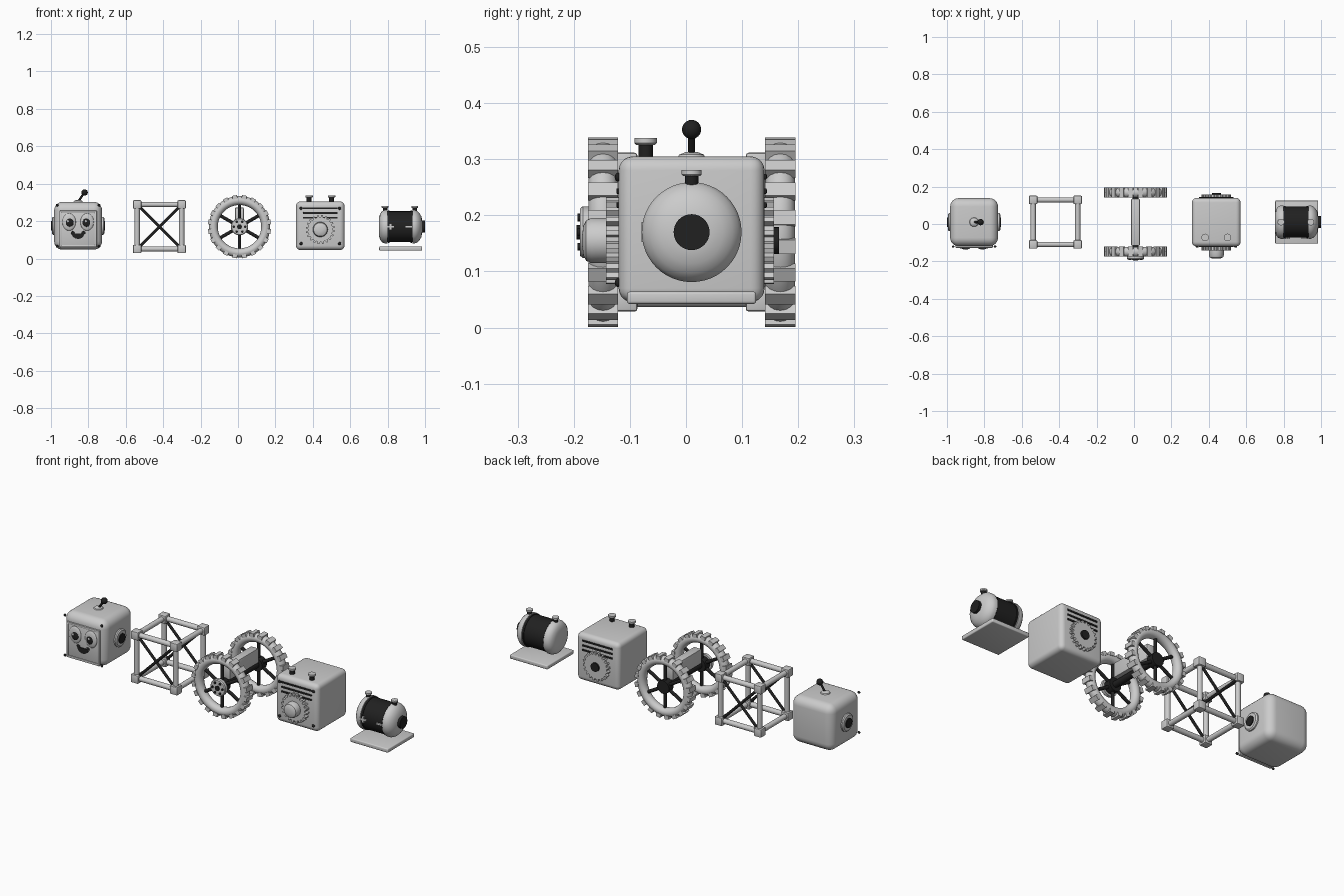
import bpy, bmesh, math
from mathutils import Vector, Matrix

if "Cube" in bpy.data.objects:
    bpy.data.objects.remove(bpy.data.objects["Cube"])

def material(name, c):
    m = bpy.data.materials.new(name)
    m.diffuse_color = (*c, 1)
    m.use_nodes = True
    m.node_tree.nodes["Principled BSDF"].inputs["Base Color"].default_value = m.diffuse_color
    return m

LIGHT = material("light grey", (0.6, 0.6, 0.6))
DARK = material("near black", (0.015, 0.015, 0.015))
CY = 0.01   # shared centre line of the row
CZ = 0.17

def finish(name, bm, mat, angle=35):
    bmesh.ops.recalc_face_normals(bm, faces=bm.faces[:])
    me = bpy.data.meshes.new(name)
    bm.to_mesh(me)
    bm.free()
    ob = bpy.data.objects.new(name, me)
    bpy.context.collection.objects.link(ob)
    me.materials.append(mat)
    bpy.ops.object.select_all(action='DESELECT')
    ob.select_set(True)
    bpy.context.view_layer.objects.active = ob
    bpy.ops.object.shade_smooth_by_angle(angle=math.radians(angle))
    return ob

def box(name, loc, size, mat, bevel=0.0, segs=3, rot=None):
    bm = bmesh.new()
    bmesh.ops.create_cube(bm, size=1)
    bmesh.ops.scale(bm, vec=size, verts=bm.verts[:])
    if bevel:
        bmesh.ops.bevel(bm, geom=bm.edges[:], offset=bevel, segments=segs,
                        profile=0.5, affect='EDGES')
    if rot:
        bmesh.ops.transform(bm, matrix=rot, verts=bm.verts[:])
    bmesh.ops.translate(bm, vec=loc, verts=bm.verts[:])
    return finish(name, bm, mat)

def lathe(name, profile, origin, axis, mat, n=40):
    """Revolve (radius, distance along axis) pairs; the ends are capped."""
    q = Vector((0, 0, 1)).rotation_difference(Vector(axis))
    bm = bmesh.new()
    rings = []
    for r, h in profile:
        rings.append([bm.verts.new(Vector(origin) + q @ Vector(
            (r * math.cos(2 * math.pi * i / n), r * math.sin(2 * math.pi * i / n), h)))
            for i in range(n)])
    for a, b in zip(rings, rings[1:]):
        for i in range(n):
            bm.faces.new((a[i], a[(i + 1) % n], b[(i + 1) % n], b[i]))
    bm.faces.new(rings[0])
    bm.faces.new(rings[-1])
    return finish(name, bm, mat)

def rod(name, p, q, r, mat, n=24):
    d = Vector(q) - Vector(p)
    return lathe(name, [(r, 0), (r, d.length)], p, d.normalized(), mat, n)

def ball(name, loc, scale, mat):
    bm = bmesh.new()
    bmesh.ops.create_uvsphere(bm, u_segments=32, v_segments=16, radius=1)
    bmesh.ops.scale(bm, vec=scale, verts=bm.verts[:])
    bmesh.ops.translate(bm, vec=loc, verts=bm.verts[:])
    return finish(name, bm, mat, 60)

def plate(name, pts, y, depth, mat):
    """Extrude an (x, z) outline along y."""
    bm = bmesh.new()
    f = bm.faces.new([bm.verts.new((x, y, z)) for x, z in pts])
    ext = bmesh.ops.extrude_face_region(bm, geom=[f])
    vs = [v for v in ext['geom'] if isinstance(v, bmesh.types.BMVert)]
    bmesh.ops.translate(bm, vec=(0, depth, 0), verts=vs)
    return finish(name, bm, mat)

# ---- robot head ----
hx, hz = -0.855, 0.175
box("head_shell", (hx, CY, hz), (0.256, 0.256, 0.256), LIGHT, 0.045, 6)
box("face_panel", (hx, -0.117, 0.158), (0.2, 0.012, 0.195), LIGHT, 0.004, 2)
for s in (-1, 1):
    box("face_trim_side", (hx + s * 0.094, -0.122, 0.158), (0.012, 0.01, 0.195), LIGHT, 0.003, 2)
    box("face_trim_edge", (hx, -0.122, 0.158 + s * 0.0915), (0.2, 0.01, 0.012), LIGHT, 0.003, 2)
    ex = hx + s * 0.048
    ball("eye_white", (ex, -0.123, 0.195), (0.036, 0.01, 0.046), LIGHT)
    ball("pupil", (ex - s * 0.003, -0.130, 0.192), (0.021, 0.006, 0.023), DARK)
    ball("eye_glint", (ex - 0.006, -0.135, 0.199), (0.006, 0.002, 0.006), LIGHT)
    ball("mouth_corner", (hx + s * 0.029, -0.123, 0.137), (0.01, 0.004, 0.009), DARK)
    # ears
    sx = hx + s * 0.126
    lathe("ear", [(0.048, 0), (0.048, 0.009), (0.041, 0.014), (0.034, 0.014)],
          (sx, CY, hz), (s, 0, 0), LIGHT)
    rod("ear_knob", (sx, CY, hz), (hx + s * 0.145, CY, hz), 0.026, DARK)
    for t in (-1, 1):
        ball("face_bolt", (hx + s * 0.112, -0.121, hz + t * 0.11), (0.007, 0.006, 0.007), DARK)
mouth = [(hx + 0.034 * math.cos(a), 0.135 + 0.03 * math.sin(a))
         for a in [math.pi + math.pi * i / 16 for i in range(17)]]
plate("mouth", mouth, -0.121, -0.006, DARK)
lathe("antenna_base", [(0.026, 0), (0.022, 0.008), (0.01, 0.013)], (hx, CY, 0.3), (0, 0, 1), LIGHT)
rod("antenna_rod", (hx, CY, 0.303), (-0.823, CY, 0.35), 0.006, DARK, 12)
ball("antenna_ball", (-0.82, CY, 0.353), (0.017, 0.017, 0.017), DARK)

# ---- cube frame ----
fx, h = -0.42, 0.119
for a in (-h, h):
    for b in (-h, h):
        rod("frame_bar_x", (fx - h, CY + a, CZ + b), (fx + h, CY + a, CZ + b), 0.014, LIGHT)
        rod("frame_bar_y", (fx + a, CY - h, CZ + b), (fx + a, CY + h, CZ + b), 0.014, LIGHT)
        rod("frame_post", (fx + a, CY + b, CZ - h), (fx + a, CY + b, CZ + h), 0.014, LIGHT)
        for c in (-h, h):
            box("frame_corner", (fx + a, CY + b, CZ + c), (0.045,) * 3, LIGHT, 0.005, 2)
    for s in (-1, 1):   # cross braces on front and back
        rod("cross_brace", (fx - s * h, CY + a, CZ - h), (fx + s * h, CY + a, CZ + h), 0.0075, DARK, 12)

# ---- wheel pair ----
wx = 0.008
rod("axle", (wx, -0.148, CZ), (wx, 0.168, CZ), 0.017, DARK)
box("axle_housing", (wx, CY, 0.232), (0.046, 0.25, 0.08), LIGHT, 0.004, 2)
for wy in (-0.148, 0.168):
    ring = [(0.14 + 0.024 * math.cos(2 * math.pi * j / 16), 0.026 * math.sin(2 * math.pi * j / 16))
            for j in range(16)]
    bm = bmesh.new()
    n = 64
    grid = [[bm.verts.new((wx + r * math.cos(2 * math.pi * i / n), wy + d,
                           CZ + r * math.sin(2 * math.pi * i / n))) for r, d in ring] for i in range(n)]
    for i in range(n):
        for j in range(16):
            k, l = (i + 1) % n, (j + 1) % 16
            bm.faces.new((grid[i][j], grid[k][j], grid[k][l], grid[i][l]))
    finish("tyre", bm, LIGHT, 60)
    for i in range(20):
        a = 2 * math.pi * (i + 0.5) / 20
        box("tread_block", (wx + 0.159 * math.cos(a), wy, CZ + 0.159 * math.sin(a)),
            (0.02, 0.054, 0.026), LIGHT, rot=Matrix.Rotation(-a, 3, 'Y'))
    rod("hub", (wx, wy - 0.02, CZ), (wx, wy + 0.02, CZ), 0.036, DARK)
    for i in range(6):
        a = math.pi / 2 + i * math.pi / 3
        rod("spoke", (wx, wy, CZ), (wx + 0.122 * math.cos(a), wy, CZ + 0.122 * math.sin(a)),
            0.009, DARK, 12)
# front hub cap and bolts
lathe("hub_cap", [(0.046, 0), (0.046, 0.016), (0.042, 0.021)], (wx, -0.168, CZ), (0, -1, 0), LIGHT)
rod("hub_centre", (wx, -0.186, CZ), (wx, -0.195, CZ), 0.013, DARK)
for i in range(6):
    a = i * math.pi / 3
    p = (wx + 0.03 * math.cos(a), CZ + 0.03 * math.sin(a))
    rod("hub_bolt", (p[0], -0.186, p[1]), (p[0], -0.193, p[1]), 0.007, DARK, 12)

# ---- engine block ----
gx, gz = 0.44, 0.155
box("engine_block", (gx, CY, 0.175), (0.26, 0.26, 0.26), LIGHT, 0.025, 5)
teeth = 20
gear = []
for i in range(teeth):
    for f, r in ((0, 0.066), (0.3, 0.066), (0.42, 0.078), (0.78, 0.078), (0.9, 0.066)):
        a = 2 * math.pi * (i + f) / teeth
        gear.append((gx + r * math.cos(a), gz + r * math.sin(a)))
plate("front_gear", gear, -0.115, -0.028, LIGHT)
plate("back_gear", gear, 0.135, 0.022, LIGHT)
lathe("front_knob", [(0.04, 0), (0.04, 0.027), (0.036, 0.036), (0.026, 0.041), (0.01, 0.043)],
      (gx, -0.142, gz), (0, -1, 0), LIGHT)
rod("back_knob", (gx, 0.15, gz), (gx, 0.166, gz), 0.024, DARK)
for y in (-0.121, 0.141):
    for z, w in ((0.269, 0.185), (0.243, 0.185), (0.218, 0.185)):
        box("vent_slit", (gx, y, z), (w, 0.006, 0.01), DARK, 0.002, 2)
for s in (-1, 1):
    for z in (0.08, 0.268):
        ball("engine_bolt", (gx + s * 0.103, -0.121, z), (0.008, 0.006, 0.008), DARK)
    cx = gx + s * 0.06
    rod("filler_neck", (cx, -0.072, 0.3), (cx, -0.072, 0.328), 0.013, DARK)
    lathe("filler_cap", [(0.016, 0), (0.02, 0.004), (0.02, 0.013)], (cx, -0.072, 0.325), (0, 0, 1), LIGHT)

# ---- motor on a base plate ----
box("motor_base", (0.87, CY, 0.053), (0.23, 0.23, 0.022), LIGHT, 0.005, 3)
rod("motor_body", (0.78, CY, CZ), (0.945, CY, CZ), 0.083, DARK, 48)
lathe("rear_cap", [(0.05, -0.03), (0.07, -0.024), (0.083, -0.014), (0.089, 0), (0.089, 0.014)],
      (0.784, CY, CZ), (1, 0, 0), LIGHT, 48)
lathe("front_dome", [(0.089, 0), (0.089, 0.014), (0.084, 0.026), (0.073, 0.038),
                     (0.056, 0.048), (0.03, 0.054)], (0.932, CY, CZ), (1, 0, 0), LIGHT, 48)
rod("shaft_tip", (0.97, CY, CZ), (1.0, CY, CZ), 0.032, DARK, 32)
for x in (0.805, 0.925):
    lathe("body_band", [(0.086, -0.004), (0.086, 0.004)], (x, CY, CZ), (1, 0, 0), DARK, 48)
for x in (0.786, 0.945):
    rod("terminal_neck", (x, CY, 0.25), (x, CY, 0.273), 0.012, DARK)
    lathe("terminal_cap", [(0.015, 0), (0.018, 0.003), (0.018, 0.011)], (x, CY, 0.27), (0, 0, 1), LIGHT)
# raised polarity marks front side
box("plus_mark_bar", (0.815, -0.075, CZ), (0.036, 0.009, 0.01), LIGHT)
box("plus_mark_post", (0.815, -0.075, CZ), (0.01, 0.009, 0.036), LIGHT)
box("minus_mark", (0.912, -0.075, CZ), (0.034, 0.009, 0.01), LIGHT)
